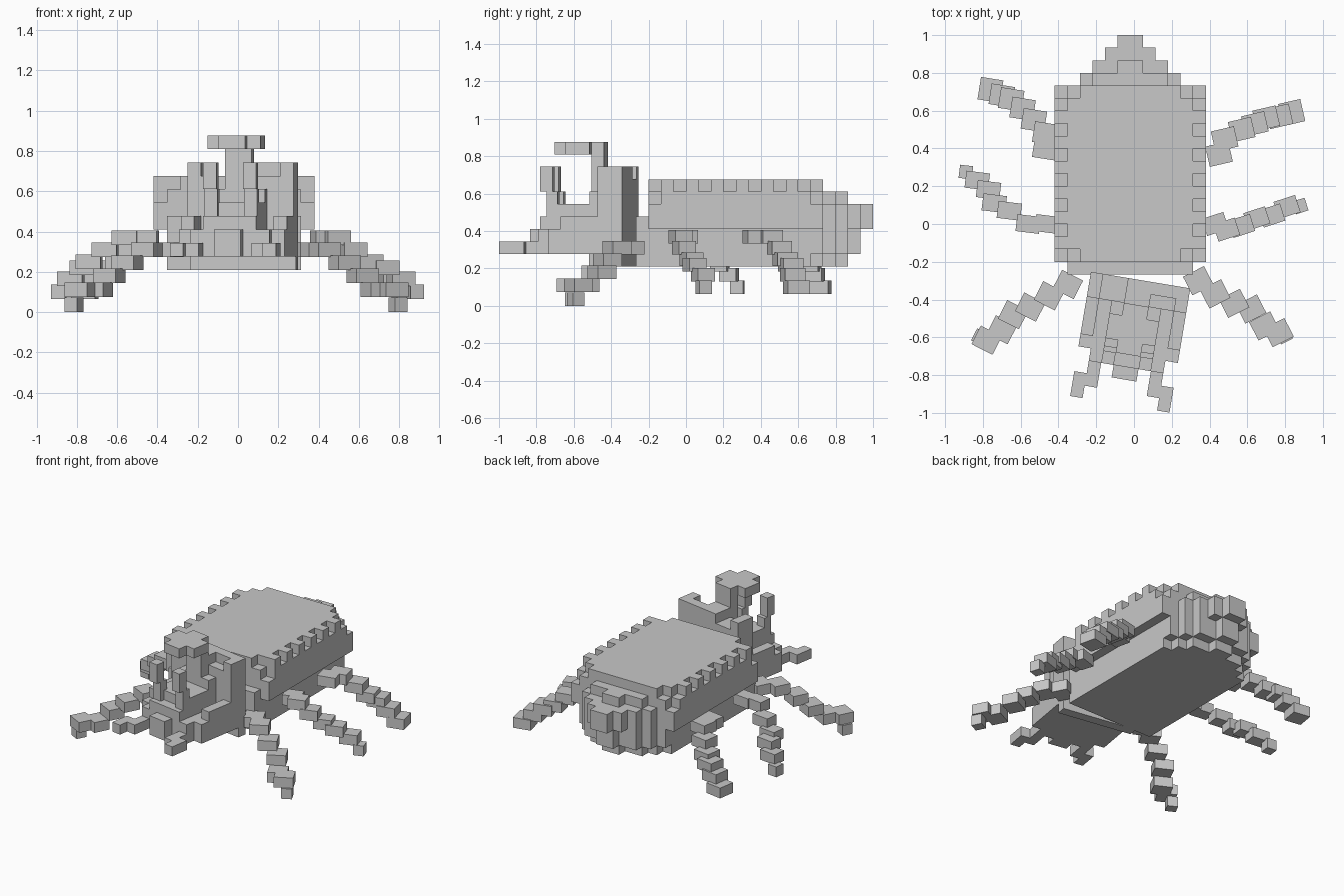
import bpy, bmesh, math
from mathutils import Matrix, Vector

if "Cube" in bpy.data.objects:
    bpy.data.objects.remove(bpy.data.objects["Cube"])

V = 1 / 15  # size of one block

grey = bpy.data.materials.new("grey")
grey.diffuse_color = (0.58, 0.58, 0.58, 1)
grey.use_nodes = True
grey.node_tree.nodes["Principled BSDF"].inputs["Base Color"].default_value = grey.diffuse_color


def add_box(bm, lo, hi, frame):
    """Box between two corners, placed by a frame matrix."""
    lo, hi = Vector(lo), Vector(hi)
    place = frame @ Matrix.Translation((lo + hi) / 2) @ Matrix.Diagonal((*(hi - lo), 1))
    bmesh.ops.create_cube(bm, size=1, matrix=place)


def make_part(name, boxes):
    """One object from a list of (low corner, high corner, frame)."""
    bm = bmesh.new()
    for lo, hi, frame in boxes:
        add_box(bm, lo, hi, frame)
    mesh = bpy.data.meshes.new(name)
    bm.to_mesh(mesh)
    bm.free()
    mesh.materials.append(grey)
    obj = bpy.data.objects.new(name, mesh)
    bpy.context.collection.objects.link(obj)


def block_frame(x, y, z, angle=0):
    """Frame whose unit is one block."""
    return (Matrix.Translation((x, y, z)) @ Matrix.Rotation(math.radians(angle), 4, 'Z')
            @ Matrix.Scale(V, 4))


# Body frame: x from the middle, y from the shell front, z from the belly
body = block_frame(-0.02, -0.2, 0.21)


def wide(half, y0, y1, z0, z1):
    return ((-half, y0, z0), (half, y1, z1), body)


# Belly and neck
make_part("belly", [wide(5, -1, 12, 0, 1), wide(5, -1, 13, 1, 3)])
make_part("neck", [wide(5, -1, 0, 0, 4)])

# Shell with stepped corners and a toothed top rim
shell = [wide(6, 0, 14, 3, 5), wide(6, 1, 13, 5, 6), wide(5, 0, 14, 5, 6),
         wide(5, 1, 13, 6, 7), wide(4, 0, 14, 6, 7)]
shell += [wide(6, y, y + 1, 6, 7) for y in range(1, 12, 2)]
make_part("shell", shell)

# Rounded tail: each layer tapers row by row (first row, layer range, half widths)
tail = []
for row, z0, z1, halves in ((12, 0, 1, (5, 4, 3, 1)), (13, 1, 3, (5, 4, 3, 1)),
                            (14, 3, 5, (4, 3, 2, 1)), (14, 5, 6, (3, 1))):
    tail += [wide(h, row + i, row + i + 1, z0, z1) for i, h in enumerate(halves)]
make_part("tail", tail)

# Turned head frame: u sideways, v forwards, z up
head = block_frame(0.035, -0.297, 0.277, -9.5)


def hbox(u0, u1, v0, v1, z0, z1):
    return ((u0, -v1, z0), (u1, -v0, z1), head)


def both(u0, u1, *rest):
    return [hbox(u0, u1, *rest), hbox(-u1, -u0, *rest)]


make_part("head", [hbox(-4, 4, 0, 6, 0, 2), hbox(-3, 3, 6, 7, 0, 2),
                   hbox(-2, 2, 1, 6, 2, 4)] + both(3, 4, 2, 5, 2, 3))
make_part("crest", [hbox(-4, 4, 0, 1, -1, 6), hbox(-1, 4, 0, 1, 6, 7),
                    hbox(-4, -3, 0, 1, 6, 7), hbox(-3, 3, 1, 2, 2, 6),
                    hbox(-2, 2, 2, 3, 2, 5)] + both(3, 4, 1, 2, 2, 7))
make_part("upper_horn", [hbox(-1, 1, 1, 3, 5, 7), hbox(-1, 1, 2, 3, 7, 8),
                         hbox(-1, 1, 2, 6, 8, 9), hbox(-2, 2, 3, 5, 8, 9)])
make_part("front_horns", [hbox(-1, 1, 6, 8, 0, 2), hbox(-2, 2, 5, 7, 2, 3)]
          + both(1, 2, 5.6, 6.5, 3, 5) + both(1, 2, 6, 7, 5, 7))
make_part("mandibles", both(2, 3, 7, 9, 0, 1) + both(3, 4, 8, 10, 0, 1))


# Legs: chains of turned blocks that step down to the foot
FRONT_Z = (0.31, 0.31, 0.245, 0.18, 0.11, 0.11, 0.036)
ARCH_Z = (0.37, 0.37, 0.31, 0.25, 0.22, 0.165, 0.1)


def leg(name, angle, path, heights, length=0.125, depth=0.11, foot=0.07):
    """Chain of blocks; the last one is a foot of its own size."""
    boxes = []
    for i, ((x, y), z) in enumerate(zip(path, heights)):
        frame = Matrix.Translation((x, y, z)) @ Matrix.Rotation(math.radians(angle), 4, 'Z')
        last = i == len(path) - 1
        size = Vector((foot if last else length, foot if last else depth, 0.072)) / 2
        boxes.append((-size, size, frame))
    make_part(name, boxes)


leg("front_leg_right", 27, [(0.34, -0.3), (0.43, -0.37), (0.53, -0.42), (0.62, -0.45),
                            (0.69, -0.54), (0.765, -0.575), (0.795, -0.59)], FRONT_Z)
leg("front_leg_left", -27, [(-0.35, -0.32), (-0.45, -0.38), (-0.55, -0.44), (-0.64, -0.48),
                            (-0.7, -0.56), (-0.78, -0.615), (-0.815, -0.6)], FRONT_Z)
leg("middle_leg_right", 18, [(0.43, 0.0), (0.49, -0.03), (0.57, -0.01), (0.65, 0.03),
                             (0.73, 0.045), (0.81, 0.09), (0.88, 0.095)], ARCH_Z, 0.12, 0.095)
leg("middle_leg_left", -7, [(-0.46, 0.0), (-0.56, 0.0), (-0.66, 0.07), (-0.74, 0.11),
                            (-0.77, 0.18), (-0.83, 0.23), (-0.89, 0.275)], ARCH_Z, 0.125, 0.09)
leg("rear_leg_right", 13, [(0.45, 0.37), (0.48, 0.45), (0.57, 0.5), (0.64, 0.53),
                           (0.7, 0.56), (0.77, 0.57), (0.835, 0.59)], ARCH_Z, foot=0.12)
leg("rear_leg_left", -9, [(-0.47, 0.4), (-0.47, 0.48), (-0.53, 0.55), (-0.59, 0.61),
                          (-0.65, 0.66), (-0.7, 0.68), (-0.76, 0.71)], ARCH_Z, foot=0.12)
